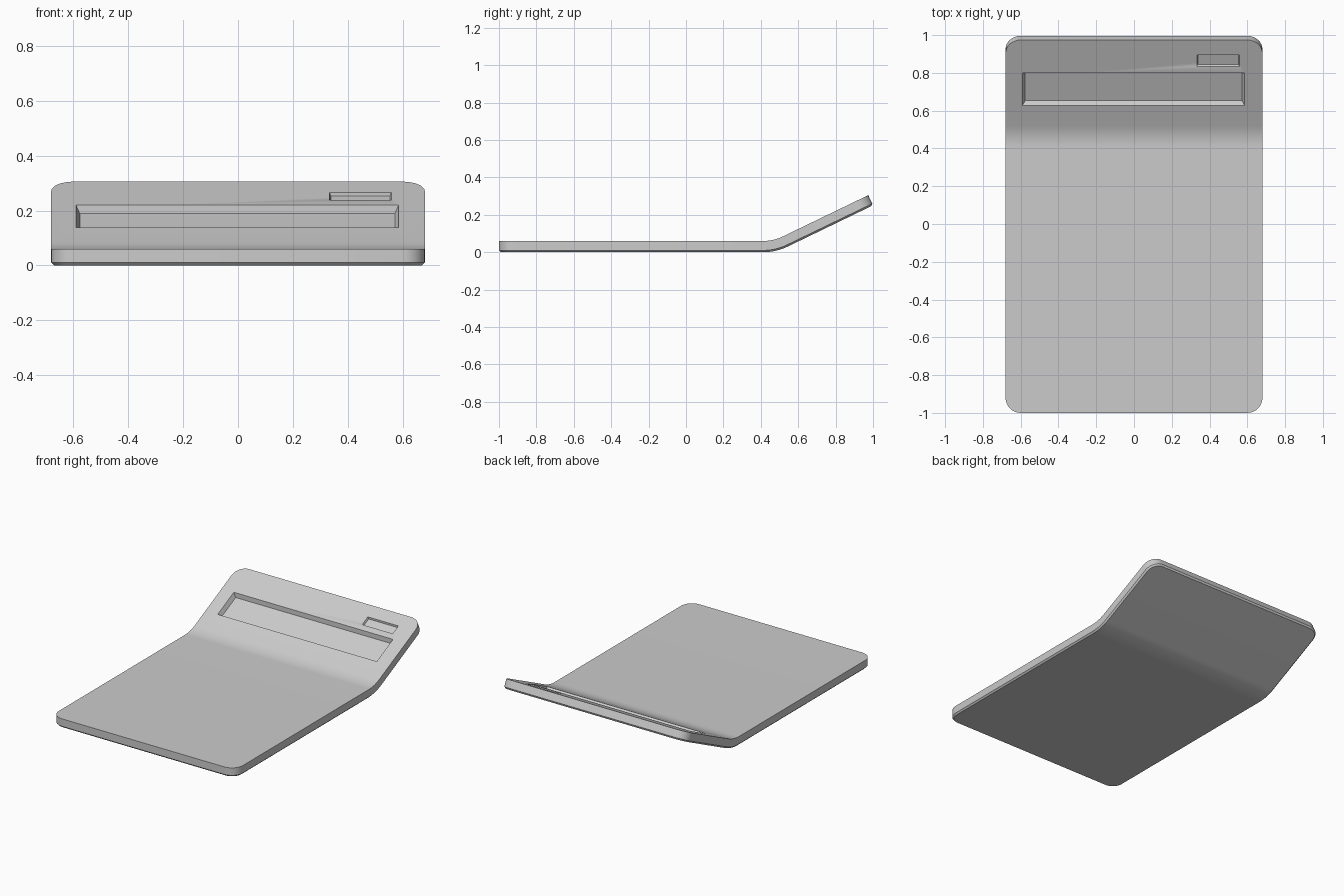
import bpy, bmesh
from math import sin, cos, pi, radians
from mathutils import Matrix, Vector

if "Cube" in bpy.data.objects:
    bpy.data.objects.remove(bpy.data.objects["Cube"])

T = 0.06                      # plate thickness
ANG = radians(25.8)           # tilt of the raised head
R = 0.25                      # bend radius on the top surface
Y0 = 0.41                     # bend start
S1 = Y0 + R * ANG             # bend end, measured along the surface
L = 0.506                     # length of the tilted head
HEAD = Vector((0, Y0 + R * sin(ANG), T + R * (1 - cos(ANG))))
HEAD_MAT = Matrix.Translation(HEAD) @ Matrix.Rotation(ANG, 4, 'X')


def ring(x0, x1, y0, y1, z, inset=0.0, rad=0.0, n=8):
    """Rectangle outline, optionally with rounded corners."""
    x0, x1, y0, y1 = x0 + inset, x1 - inset, y0 + inset, y1 - inset
    if rad <= 0:
        return [(x0, y0, z), (x1, y0, z), (x1, y1, z), (x0, y1, z)]
    r = rad - inset
    pts = []
    for i, (cx, cy) in enumerate([(x1 - r, y1 - r), (x0 + r, y1 - r),
                                  (x0 + r, y0 + r), (x1 - r, y0 + r)]):
        for k in range(n + 1):
            a = pi / 2 * (i + k / n)
            pts.append((cx + r * cos(a), cy + r * sin(a), z))
    return pts


def loft(rings):
    """Closed solid through a stack of outlines, bottom to top."""
    bm = bmesh.new()
    rows = [[bm.verts.new(p) for p in r] for r in rings]
    n = len(rows[0])
    for a, b in zip(rows, rows[1:]):
        for i in range(n):
            j = (i + 1) % n
            bm.faces.new((a[i], a[j], b[j], b[i]))
    bm.faces.new(rows[0][::-1])
    bm.faces.new(rows[-1])
    bmesh.ops.recalc_face_normals(bm, faces=bm.faces)
    return bm


def make(name, bm):
    me = bpy.data.meshes.new(name)
    bm.to_mesh(me)
    bm.free()
    ob = bpy.data.objects.new(name, me)
    bpy.context.collection.objects.link(ob)
    return ob


def bend(p):
    """Map flat plate coordinates (top surface at z = 0) onto the bent path."""
    x, s, t = p
    if s <= Y0:
        return Vector((x, s, T + t))
    if s >= S1 - 1e-6:
        return HEAD_MAT @ Vector((x, s - S1, t))
    a = (s - Y0) / R
    return Vector((x, Y0 + (R - t) * sin(a), T + R - (R - t) * cos(a)))


# bent plate with a small bevel round the underside
box = (-0.68, 0.68, -1.0, S1 + L)
bm = loft([ring(*box, -T, 0.01, 0.08), ring(*box, -T + 0.01, 0, 0.08),
           ring(*box, 0, 0, 0.08)])
STEPS = 10
for i in range(STEPS + 1):
    bmesh.ops.bisect_plane(bm, geom=bm.verts[:] + bm.edges[:] + bm.faces[:],
                           plane_co=(0, Y0 + (S1 - Y0) * i / STEPS, 0),
                           plane_no=(0, 1, 0))
for v in bm.verts:
    v.co = bend(v.co)
body = make("body_plate", bm)

# recesses in the head: display window and small solar window
for name, x0, x1, l0, l1, depth, draft in [
        ("display_cutter", -0.59, 0.585, 0.122, 0.311, 0.028, 0.014),
        ("small_window_cutter", 0.333, 0.558, 0.351, 0.417, 0.012, 0.005)]:
    up = 0.02
    bm = loft([ring(x0, x1, l0, l1, -depth, draft), ring(x0, x1, l0, l1, 0),
               ring(x0, x1, l0, l1, up)])
    bm.transform(HEAD_MAT)
    cutter = make(name, bm)
    cutter.hide_render = True
    mod = body.modifiers.new(name, 'BOOLEAN')
    mod.operation = 'DIFFERENCE'
    mod.solver = 'EXACT'
    mod.object = cutter
    bpy.context.view_layer.objects.active = body
    bpy.ops.object.modifier_apply(modifier=name)
    bpy.data.objects.remove(cutter)

bpy.ops.object.select_all(action='DESELECT')
body.select_set(True)
bpy.context.view_layer.objects.active = body
bpy.ops.object.shade_smooth_by_angle(angle=radians(30))
